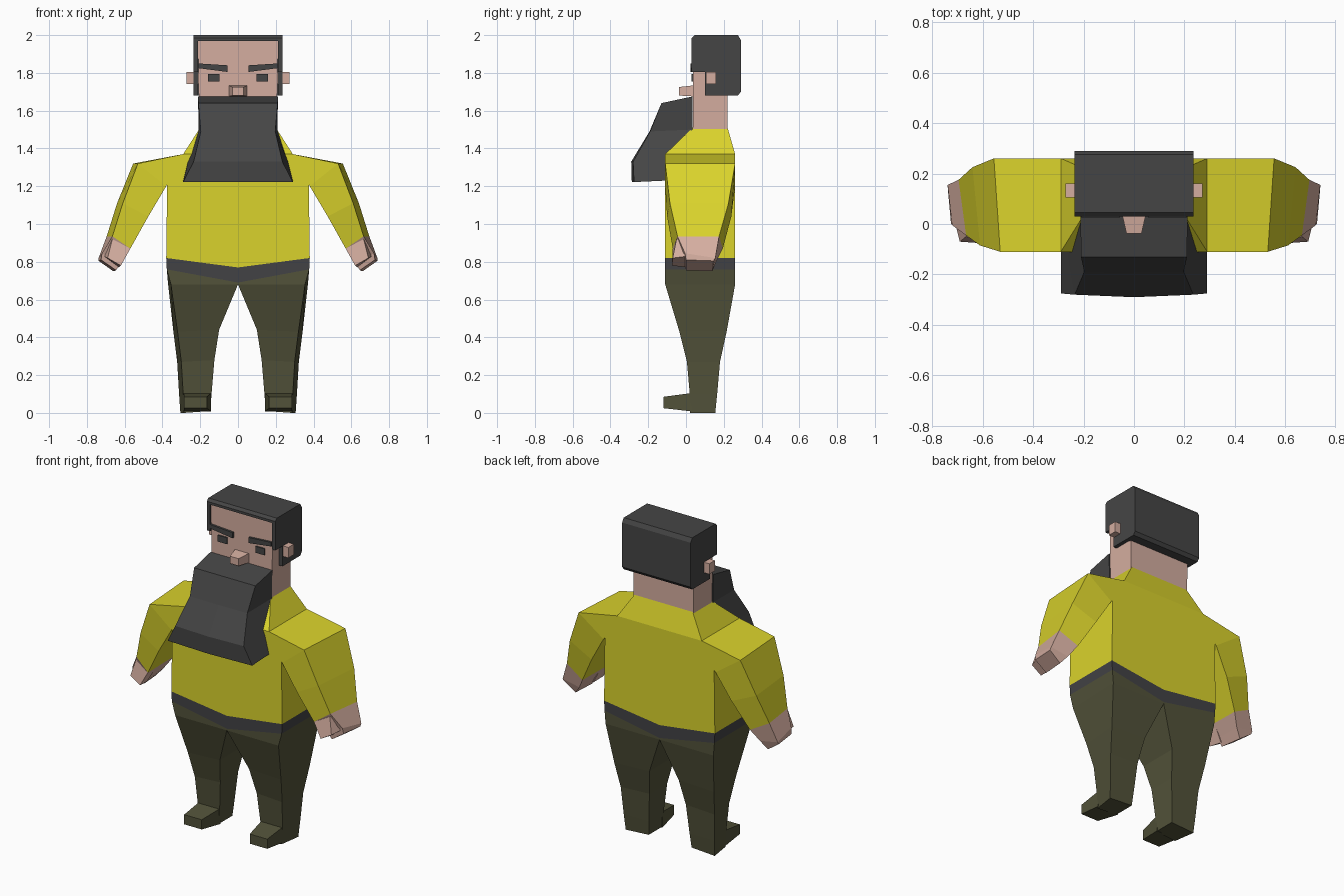
import bpy, bmesh

def material(name, rgb):
    m = bpy.data.materials.new(name)
    m.diffuse_color = (*rgb, 1)
    return m

SKIN = material("skin", (0.66, 0.42, 0.35))
SHIRT = material("yellow_cloth", (0.70, 0.65, 0.025))
PANTS = material("olive_cloth", (0.085, 0.085, 0.042))
HAIR = material("dark_hair", (0.06, 0.06, 0.06))
BELT = material("dark_leather", (0.055, 0.055, 0.06))

def loft(bm, rings, closed=True, start=True, end=True, flip=1):
    """Skin consecutive rings of points; flip=-1 mirrors across x."""
    vs = [[bm.verts.new((flip * x, y, z)) for x, y, z in r] for r in rings]
    n = len(rings[0])
    for a, b in zip(vs, vs[1:]):
        for i in range(n if closed else n - 1):
            j = (i + 1) % n
            bm.faces.new((a[i], a[j], b[j], b[i]))
    if start:
        bm.faces.new(vs[0][::-1])
    if end:
        bm.faces.new(vs[-1])

def finish(name, bm, mat):
    bmesh.ops.remove_doubles(bm, verts=bm.verts, dist=1e-4)
    bmesh.ops.recalc_face_normals(bm, faces=bm.faces)
    me = bpy.data.meshes.new(name)
    bm.to_mesh(me)
    bm.free()
    me.materials.append(mat)
    ob = bpy.data.objects.new(name, me)
    bpy.context.collection.objects.link(ob)
    return ob

def halves(name, rings, mat, **kw):
    """One object made of a loft and its mirror image, welded at x = 0."""
    bm = bmesh.new()
    for s in (1, -1):
        loft(bm, rings, flip=s, **kw)
    return finish(name, bm, mat)

def pair(name, rings, mat, **kw):
    """Separate right and left objects."""
    for s, side in ((1, "right"), (-1, "left")):
        bm = bmesh.new()
        loft(bm, rings, flip=s, **kw)
        finish(f"{side}_{name}", bm, mat)

def half_ring(x, yf, yb, z_mid, z_out):
    return [(0, yf, z_mid), (x, yf, z_out), (x, yb, z_out), (0, yb, z_mid)]

def box(x0, x1, y0, y1, z0, z1):
    return [[(x0, y0, z), (x1, y0, z), (x1, y1, z), (x0, y1, z)] for z in (z0, z1)]

# Shirt body and belt, dipping to the middle
halves("shirt_body", [half_ring(0.38, -0.11, 0.26, 0.77, 0.82),
                      half_ring(0.375, -0.11, 0.26, 1.21, 1.21),
                      half_ring(0.29, -0.11, 0.26, 1.37, 1.37),
                      half_ring(0.20, 0.035, 0.22, 1.51, 1.51)], SHIRT, closed=False)
halves("belt", [half_ring(0.377, -0.11, 0.26, 0.69, 0.76),
                half_ring(0.38, -0.11, 0.26, 0.77, 0.82)], BELT,
       closed=False, start=False, end=False)

# Legs: inner x, inner z, front and back outer x, outer z, front y, back y
def leg_ring(xi, zi, xf, xb, zo, yf, yb):
    return [(xi, yf, zi), (xf, yf, zo), (xb, yb, zo), (xi, yb, zi)]

pair("leg", [leg_ring(0, 0.69, 0.377, 0.377, 0.76, -0.11, 0.26),
             leg_ring(0, 0.68, 0.355, 0.37, 0.68, -0.11, 0.26),
             leg_ring(0.10, 0.44, 0.32, 0.342, 0.43, -0.035, 0.215),
             leg_ring(0.125, 0.28, 0.30, 0.322, 0.27, 0.005, 0.18),
             leg_ring(0.14, 0.10, 0.29, 0.312, 0.10, 0.02, 0.165),
             leg_ring(0.147, 0.01, 0.285, 0.305, 0.0, 0.02, 0.155)], PANTS, start=False)

# Feet, lofted forward from the ankle to the toe
pair("foot", [[(a, y, z0), (b, y, z0), (b, y, z1), (a, y, z1)] for a, b, y, z0, z1 in
              ((0.142, 0.288, 0.03, 0.008, 0.105), (0.165, 0.285, -0.12, 0.025, 0.085))], PANTS)

# Sleeves: rings run top front, top back, bottom back, bottom front
wrist = [(0.665, -0.045, 0.935), (0.695, 0.175, 0.935), (0.575, 0.195, 0.87), (0.57, -0.07, 0.87)]
pair("sleeve", [[(0.29, -0.11, 1.37), (0.29, 0.26, 1.37), (0.375, 0.26, 1.21), (0.375, -0.11, 1.21)],
                [(0.53, -0.11, 1.32), (0.555, 0.26, 1.32), (0.385, 0.26, 1.20), (0.38, -0.11, 1.20)],
                [(0.61, -0.085, 1.11), (0.64, 0.225, 1.11), (0.48, 0.24, 1.04), (0.475, -0.10, 1.04)],
                wrist], SHIRT, start=False, end=False)

# Hands: palm tapering to curled fingers, plus thumb
pair("hand", [wrist,
              [(0.72, -0.005, 0.845), (0.738, 0.155, 0.82), (0.62, 0.16, 0.80), (0.62, -0.01, 0.80)],
              [(0.725, 0.0, 0.81), (0.738, 0.145, 0.805), (0.66, 0.14, 0.75), (0.645, 0.0, 0.755)]],
     SKIN, start=False)
pair("thumb", [[(0.665, -0.05, 0.92), (0.67, 0.02, 0.92), (0.575, 0.02, 0.87), (0.57, -0.07, 0.87)],
               [(0.69, -0.07, 0.82), (0.71, 0.01, 0.83), (0.63, 0.01, 0.77), (0.62, -0.075, 0.78)]], SKIN)

# Head and neck block
halves("head", [half_ring(0.205, 0.038, 0.22, 1.50, 1.50),
                half_ring(0.212, 0.038, 0.22, 1.98, 1.98)], SKIN, closed=False)

# Ears and tapered nose
pair("ear", box(0.20, 0.272, 0.105, 0.16, 1.74, 1.805), SKIN)
bm = bmesh.new()
loft(bm, [[(-w, y, z0), (w, y, z0), (w, y, z1), (-w, y, z1)] for w, y, z0, z1 in
          ((0.05, 0.05, 1.675, 1.735), (0.03, -0.037, 1.68, 1.725))])
finish("nose", bm, SKIN)

# Slanted eyebrows and eyes
pair("eyebrow", [[(0.055, y, 1.805), (0.21, y, 1.825), (0.21, y, 1.85), (0.055, y, 1.84)]
                 for y in (0.05, 0.025)], HAIR)
pair("eye", box(0.098, 0.16, 0.03, 0.05, 1.755, 1.795), HAIR)

# Hair: crown and back across the middle, with sides framing the face
bm = bmesh.new()
outer = [(0.03, 1.985), (0.045, 2.0), (0.275, 2.0), (0.29, 1.975), (0.29, 1.70), (0.275, 1.68)]
side = outer + [(0.10, 1.68), (0.10, 1.805), (0.03, 1.805)]
middle = outer + [(0.21, 1.68), (0.21, 1.97), (0.03, 1.97)]
for x0, x1, prof in ((-0.235, -0.212, side), (-0.212, 0.212, middle), (0.212, 0.235, side)):
    loft(bm, [[(x, y, z) for y, z in prof] for x in (x0, x1)])
finish("hair", bm, HAIR)

# Beard: front width, front y, front z, back width, back y, back z
bm = bmesh.new()
loft(bm, [[(-wf, yf, zf), (0, yf - bow, zf), (wf, yf, zf), (wb, yb, zb), (-wb, yb, zb)]
          for wf, yf, zf, wb, yb, zb, bow in
          ((0.21, -0.13, 1.64, 0.212, 0.034, 1.675, 0),
           (0.197, -0.19, 1.49, 0.208, 0.034, 1.50, 0.003),
           (0.235, -0.28, 1.33, 0.265, -0.105, 1.33, 0.01),
           (0.29, -0.275, 1.222, 0.29, -0.105, 1.23, 0.012))])
finish("beard", bm, HAIR)
